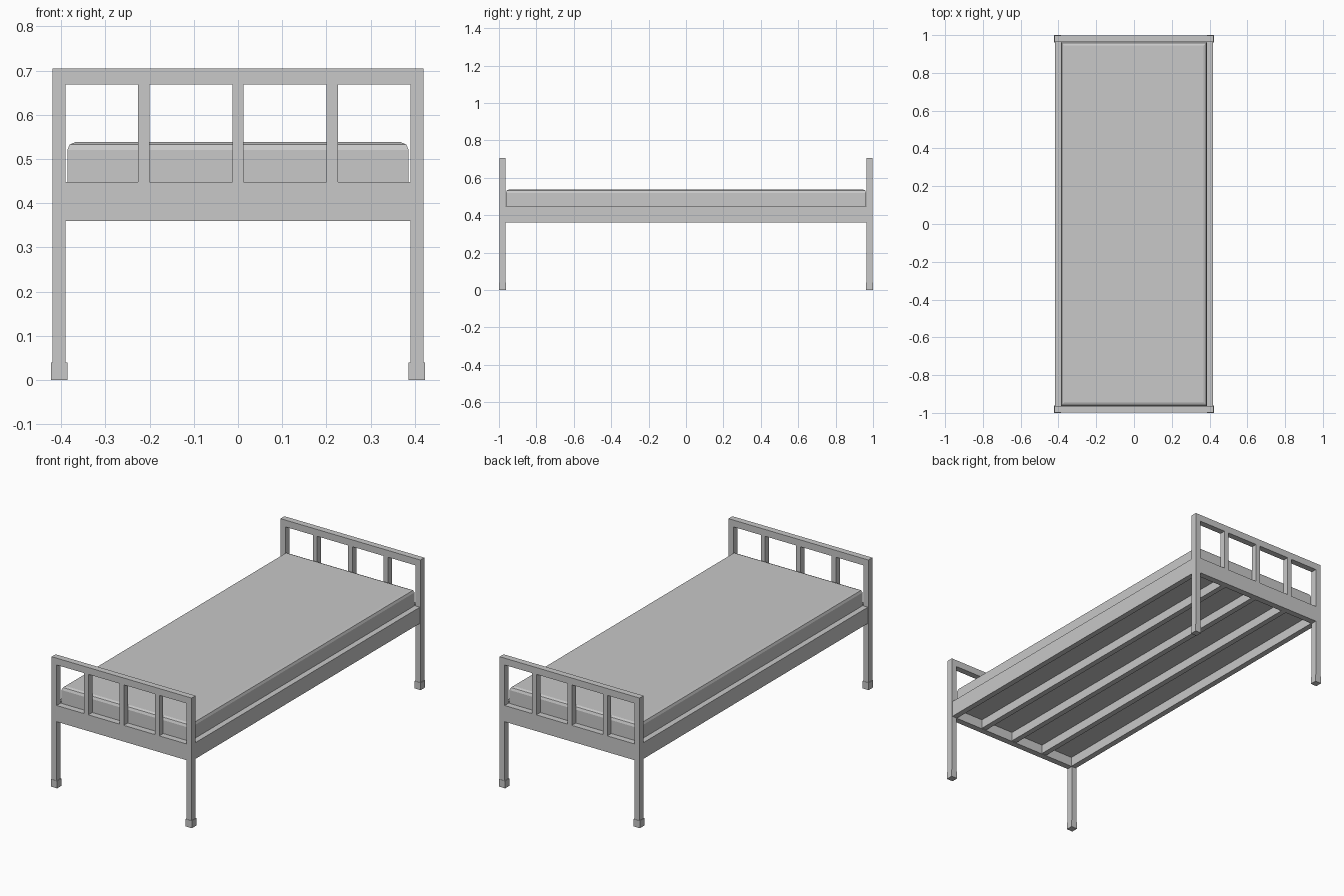
import bpy
import bmesh
from mathutils import Matrix, Vector

if "Cube" in bpy.data.objects:
    bpy.data.objects.remove(bpy.data.objects["Cube"])

grey = bpy.data.materials.new("plain grey")
grey.use_nodes = True
colour = (0.58, 0.58, 0.58, 1)
grey.diffuse_color = colour
grey.node_tree.nodes["Principled BSDF"].inputs["Base Color"].default_value = colour


def box(name, x, y, z, round_top=0):
    """Box between (min, max) pairs, with optionally rounded top edges."""
    lo, hi = (Vector(p) for p in zip(x, y, z))
    bm = bmesh.new()
    bmesh.ops.create_cube(bm, size=1, matrix=Matrix.Translation((lo + hi) / 2)
                          @ Matrix.Diagonal((*(hi - lo), 1)))
    if round_top:
        edges = [e for e in bm.edges if all(v.co.z > hi.z - 0.001 for v in e.verts)]
        bmesh.ops.bevel(bm, geom=edges, offset=round_top, segments=2,
                        profile=0.5, affect='EDGES')
    mesh = bpy.data.meshes.new(name)
    bm.to_mesh(mesh)
    bm.free()
    mesh.materials.append(grey)
    obj = bpy.data.objects.new(name, mesh)
    bpy.context.collection.objects.link(obj)


def span(sign, inner, outer):
    return tuple(sorted((sign * inner, sign * outer)))


POST_IN, POST_OUT = 0.39, 0.42
END_IN, END_OUT = 0.964, 0.998
LOW, SLAB, DECK, TOP = 0.36, 0.412, 0.448, 0.705
BAR = 0.668
length = (-END_IN, END_IN)

# Matching end frames: posts, feet, top bar, panel and balusters
for end, sy in (("foot", -1), ("head", 1)):
    y = span(sy, END_IN, END_OUT)
    for side, sx in (("right", -1), ("left", 1)):
        box(f"{end}_{side}_post", span(sx, POST_IN, POST_OUT), y, (0, TOP))
        box(f"{end}_{side}_foot_cap", span(sx, 0.386, 0.423),
            span(sy, 0.962, 1.0), (0, 0.04))
    inside = (-POST_IN, POST_IN)
    box(f"{end}_top_bar", inside, y, (BAR, TOP))
    box(f"{end}_panel", inside, y, (LOW, DECK))
    for x in (-0.213, 0, 0.213):
        box(f"{end}_baluster", (x - 0.013, x + 0.013), y, (DECK, BAR))

# Side rails
for side, sx in (("right", -1), ("left", 1)):
    box(f"{side}_side_rail", span(sx, 0.386, 0.417), length, (LOW, DECK))

# Lengthwise support bars under the mattress
for x in (-0.203, 0, 0.203):
    box("support_bar", (x - 0.015, x + 0.015), length, (LOW + 0.003, SLAB))

# Mattress, sunk between the rails
box("mattress", (-0.386, 0.386), (-0.963, 0.963), (SLAB, 0.538), 0.018)
